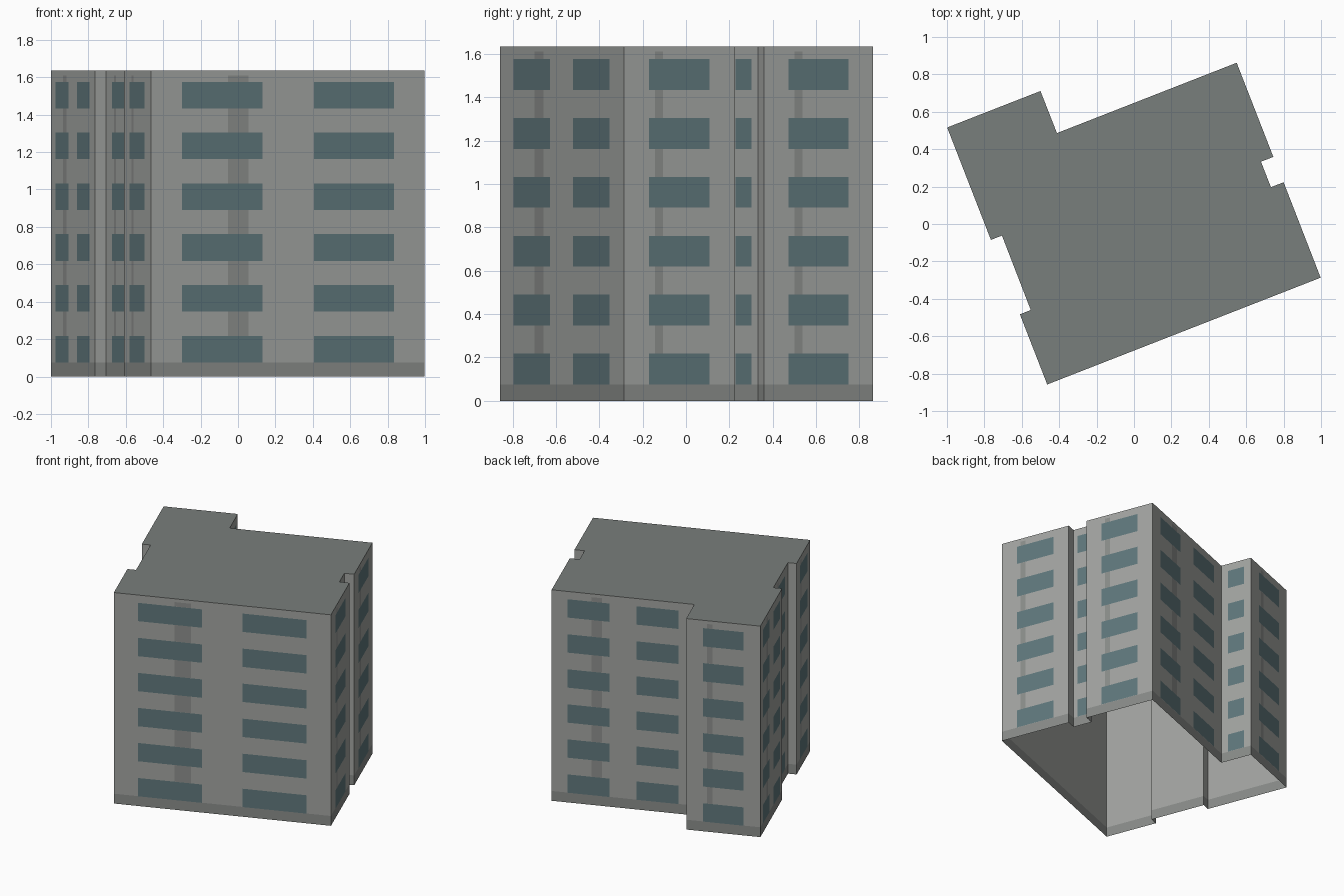
import bpy
from mathutils import Vector

if "Cube" in bpy.data.objects:
    bpy.data.objects.remove(bpy.data.objects["Cube"])

H = 1.635          # building height
FLOORS = 6
STEP = 0.2715      # storey spacing
BASE = 0.076       # plinth height

# Footprint, counter-clockwise from the front left corner:
# (x, y, windows on the wall that starts here, has dark stripe)
PLAN = [
    (-0.464, -0.858, 2, True),    # front
    (0.998, -0.287, 1, True),     # right, front part
    (0.800, 0.223, 0, False),
    (0.732, 0.197, 1, False),     # right recess
    (0.679, 0.333, 0, False),
    (0.745, 0.359, 1, True),      # right, back part
    (0.549, 0.862, 2, True),      # back
    (-0.412, 0.486, 1, False),    # wing side
    (-0.500, 0.711, 1, True),     # wing back
    (-0.999, 0.516, 2, True),     # left, back part
    (-0.765, -0.085, 0, False),
    (-0.706, -0.062, 1, True),    # left recess
    (-0.552, -0.460, 0, False),
    (-0.610, -0.483, 1, True),    # left, front part
]
WINDOWS = {0: [], 1: [(0.225, 0.775)], 2: [(0.112, 0.406), (0.594, 0.888)]}


def material(name, rgb):
    m = bpy.data.materials.new(name)
    m.diffuse_color = (*rgb, 1)
    m.use_nodes = True
    m.node_tree.nodes["Principled BSDF"].inputs["Base Color"].default_value = m.diffuse_color
    return m


def mesh_object(name, verts, faces, mat):
    me = bpy.data.meshes.new(name)
    me.from_pydata(verts, [], faces)
    me.materials.append(mat)
    ob = bpy.data.objects.new(name, me)
    bpy.context.collection.objects.link(ob)
    return ob


class Quads:
    """Collects upright rectangles that lie on walls."""
    def __init__(self):
        self.verts, self.faces = [], []

    def add(self, a, b, t0, t1, z0, z1, offset):
        d = b - a
        out = Vector((d.y, -d.x)).normalized() * offset
        p, q = a + d * t0 + out, a + d * t1 + out
        n = len(self.verts)
        self.verts += [(p.x, p.y, z0), (q.x, q.y, z0), (q.x, q.y, z1), (p.x, p.y, z1)]
        self.faces.append((n, n + 1, n + 2, n + 3))


wall_mat = material("wall_grey", (0.36, 0.37, 0.355))
base_mat = material("plinth_grey", (0.25, 0.26, 0.25))
stripe_mat = material("stripe_grey", (0.26, 0.27, 0.26))
glass_mat = material("window_teal", (0.115, 0.185, 0.20))
roof_mat = material("roof_grey", (0.19, 0.21, 0.20))

# Walls: plinth strip below, plain strip above, open underneath
corners = [Vector(p[:2]) for p in PLAN]
n = len(corners)


def wall_band(name, z0, z1, mat):
    verts = [(c.x, c.y, z) for z in (z0, z1) for c in corners]
    faces = [(i, (i + 1) % n, n + (i + 1) % n, n + i) for i in range(n)]
    return mesh_object(name, verts, faces, mat)


wall_band("plinth", 0, BASE, base_mat)
wall_band("walls", BASE, H, wall_mat)

# Flat roof
mesh_object("roof", [(c.x, c.y, H) for c in corners], [tuple(range(n))], roof_mat)

# Windows and dark vertical stripes
windows, stripes = Quads(), Quads()
for i, (_, _, count, striped) in enumerate(PLAN):
    a, b = corners[i], corners[(i + 1) % n]
    for t0, t1 in WINDOWS[count]:
        for f in range(FLOORS):
            z = BASE + f * STEP
            windows.add(a, b, t0, t1, z, z + 0.142, 0.002)
    if striped:
        # stripe pieces fill the wall above each window
        for f in range(FLOORS):
            z = BASE + f * STEP
            top = z + STEP if f < FLOORS - 1 else 1.61
            stripes.add(a, b, 0.28, 0.355, z + 0.142, top, 0.001)
mesh_object("windows", windows.verts, windows.faces, glass_mat)
mesh_object("wall_stripes", stripes.verts, stripes.faces, stripe_mat)
